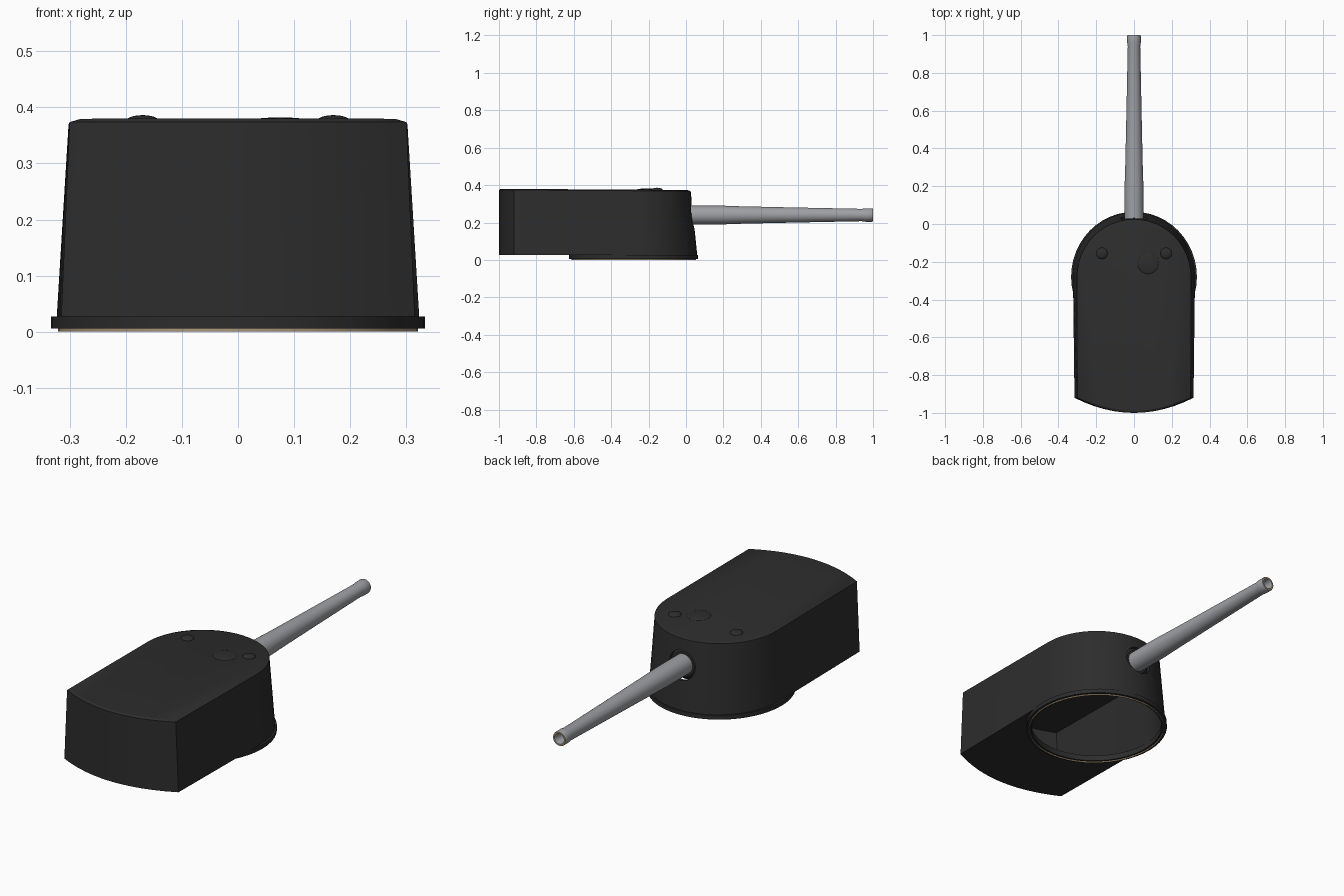
import bpy, bmesh, math
from mathutils import Matrix, Vector

if "Cube" in bpy.data.objects:
    bpy.data.objects.remove(bpy.data.objects["Cube"])


def material(name, rgb):
    m = bpy.data.materials.new(name)
    m.use_nodes = True
    m.diffuse_color = (*rgb, 1)
    bsdf = m.node_tree.nodes["Principled BSDF"]
    bsdf.inputs["Base Color"].default_value = (*rgb, 1)
    bsdf.inputs["Roughness"].default_value = 0.7
    return m


DARK = material("dark armour", (0.026, 0.026, 0.026))
STEEL = material("barrel steel", (0.34, 0.35, 0.37))
TAN = material("bare tan metal", (0.42, 0.31, 0.2))

RING_Y = -0.28    # centre of the turning ring
GUN_Z = 0.24      # height of the gun axis


def finish(name, bm, *mats, angle=30):
    bmesh.ops.recalc_face_normals(bm, faces=bm.faces)
    mesh = bpy.data.meshes.new(name)
    bm.to_mesh(mesh)
    bm.free()
    ob = bpy.data.objects.new(name, mesh)
    bpy.context.collection.objects.link(ob)
    for m in mats:
        mesh.materials.append(m)
    smooth(ob, angle)
    return ob


def smooth(ob, angle=30):
    bpy.ops.object.select_all(action='DESELECT')
    ob.select_set(True)
    bpy.context.view_layer.objects.active = ob
    bpy.ops.object.shade_smooth_by_angle(angle=math.radians(angle))


def lathe(name, profile, place, *mats, steps=40, closed=False, rule=None):
    """Spin (radius, height) points about z, then move by the matrix."""
    bm = bmesh.new()
    pts = list(profile) + ([profile[0]] if closed else [])
    vs = [bm.verts.new((r, 0, h)) for r, h in pts]
    es = [bm.edges.new(p) for p in zip(vs, vs[1:])]
    bmesh.ops.spin(bm, geom=vs + es, axis=(0, 0, 1), cent=(0, 0, 0),
                   angle=math.tau, steps=steps, use_duplicate=False)
    bmesh.ops.remove_doubles(bm, verts=bm.verts, dist=1e-5)
    if rule:
        for f in bm.faces:
            f.material_index = rule(f.calc_center_median())
    bm.transform(place)
    return finish(name, bm, *mats)


def outline(rear_w, front_w, nose, rear, z):
    """Plan of the house: bowed rear, straight sides, round front."""
    pts = []
    for i in range(13):
        t = i / 6 - 1
        pts.append((rear_w * t, -0.92 - (abs(rear) - 0.92) * (1 - t * t)))
    for i in range(25):
        a = math.pi * i / 24
        pts.append((front_w * math.cos(a), RING_Y + (nose - RING_Y) * math.sin(a)))
    # the roof falls slightly towards the gun
    return [Vector((x, y, z - (0.006 * (y + 1) if z > 0.2 else 0))) for x, y in pts]


def loft(name, rings, *mats):
    bm = bmesh.new()
    loops = [[bm.verts.new(p) for p in ring] for ring in rings]
    n = len(loops[0])
    for a, b in zip(loops, loops[1:]):
        for i in range(n):
            j = (i + 1) % n
            bm.faces.new((a[i], a[j], b[j], b[i]))
    bm.faces.new(loops[0])
    bm.faces.new(loops[-1])
    return finish(name, bm, *mats)


def cut(ob, cutter):
    cutter.hide_render = True
    mod = ob.modifiers.new("cut", 'BOOLEAN')
    mod.operation, mod.solver, mod.object = 'DIFFERENCE', 'EXACT', cutter
    bpy.ops.object.select_all(action='DESELECT')
    ob.select_set(True)
    bpy.context.view_layer.objects.active = ob
    bpy.ops.object.modifier_apply(modifier=mod.name)
    bpy.data.objects.remove(cutter)


ring_place = Matrix.Translation((0, RING_Y, 0)) @ Matrix.Diagonal((1, 1.035, 1, 1))
gun_place = Matrix.Translation((0, 0, GUN_Z)) @ Matrix.Rotation(-math.pi / 2, 4, 'X')

# Armoured house: tapered walls and a chamfered roof edge
house = loft("turret_house", [
    outline(0.315, 0.323, 0.06, -1.0, 0.027),
    outline(0.3, 0.302, 0.025, -1.0, 0.374),
    outline(0.28, 0.285, 0.005, -0.99, 0.38)], DARK)

# Hollow inside, open through the floor and at the gun port
cut(house, loft("inner_cutter", [
    outline(0.305, 0.312, 0.045, -0.985, 0.034),
    outline(0.285, 0.288, 0.008, -0.98, 0.368)], DARK))
cut(house, lathe("floor_cutter", [(0, -0.05), (0.308, -0.05), (0.308, 0.06), (0, 0.06)],
                 ring_place, DARK, steps=48))
cut(house, lathe("port_cutter", [(0, -0.04), (0.072, -0.04), (0.072, 0.2), (0, 0.2)],
                 gun_place, DARK))
smooth(house)

# Flange round the foot of the house, and the thin bearing ring below it
lathe("base_flange", [(0.308, 0.006), (0.333, 0.006), (0.333, 0.027), (0.308, 0.027)],
      ring_place, DARK, steps=48, closed=True)
lathe("bearing_ring", [(0.317, 0), (0.321, 0), (0.321, 0.006), (0.317, 0.006)],
      ring_place, TAN, steps=48, closed=True)

# Mantlet set back inside the gun port
lathe("mantlet", [(0, -0.03), (0.08, -0.03), (0.08, 0.005), (0.06, 0.02), (0, 0.02)],
      gun_place, DARK)

# Tapered barrel with a muzzle swell and a shallow bore
lathe("gun_barrel", [
    (0, 0), (0.05, 0), (0.05, 0.2), (0.047, 0.28), (0.042, 0.5), (0.033, 0.94),
    (0.036, 0.96), (0.036, 0.995), (0.034, 1), (0.026, 1), (0.022, 0.985),
    (0.02, 0.93), (0, 0.93)],
    gun_place, STEEL, TAN, steps=32, rule=lambda c: int(c.z > 0.999))

# Low domes on the roof
for name, x, y, r, h in (("left_periscope_dome", 0.17, -0.155, 0.03, 0.011),
                         ("right_periscope_dome", -0.17, -0.155, 0.03, 0.011),
                         ("roof_hatch_dome", 0.075, -0.21, 0.055, 0.007)):
    arc = [(r * math.cos(a), h * math.sin(a)) for a in
           (math.pi / 2 * i / 6 for i in range(7))]
    lathe(name, [(r, -0.004)] + arc, Matrix.Translation((x, y, 0.375)), DARK, steps=24)
